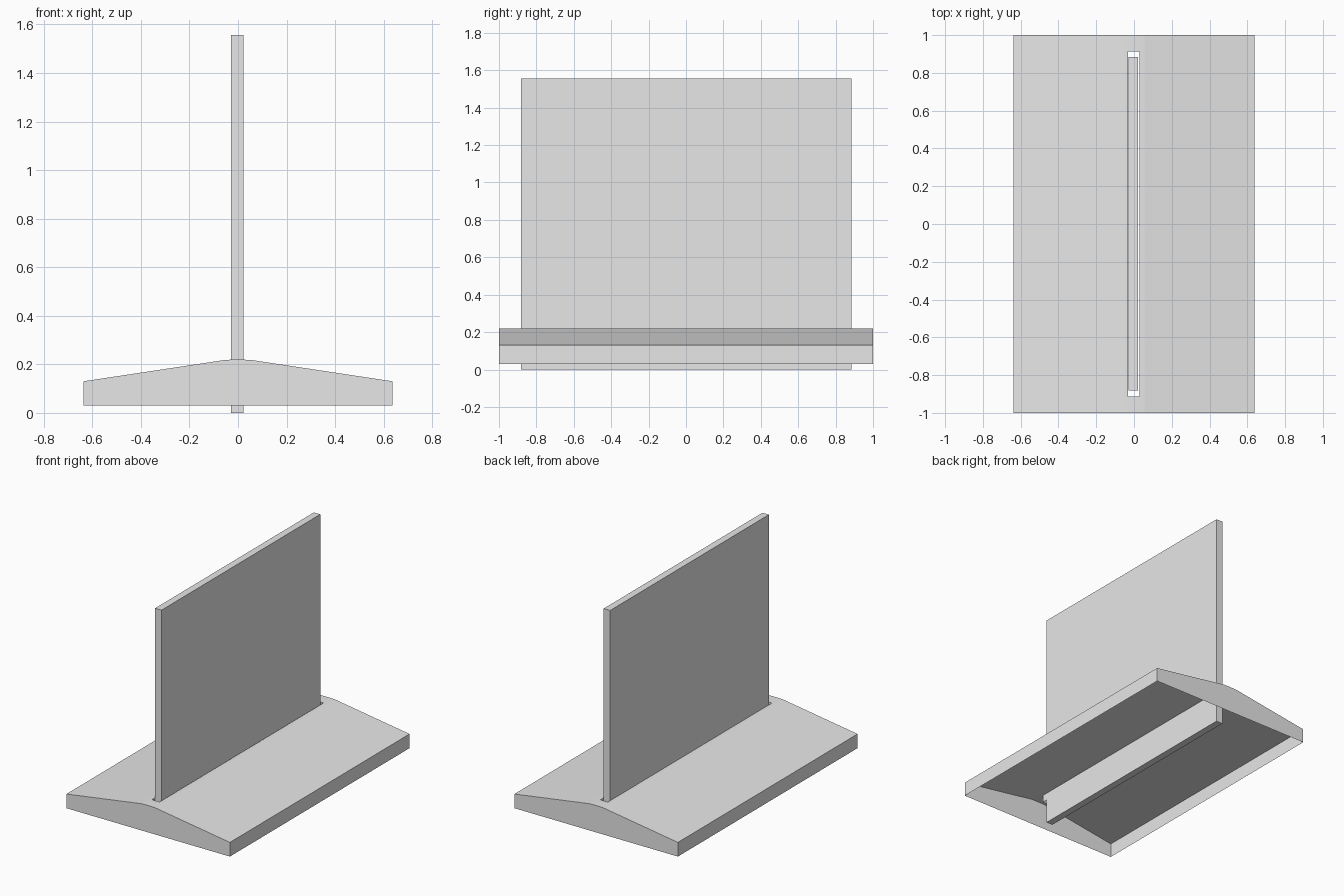
import bpy
import bmesh

cube = bpy.data.objects.get("Cube")
if cube:
    bpy.data.objects.remove(cube, do_unlink=True)

grey = bpy.data.materials.new("plain_grey")
grey.use_nodes = True
grey.diffuse_color = (0.8, 0.8, 0.8, 1)
grey.node_tree.nodes["Principled BSDF"].inputs["Base Color"].default_value = (0.8, 0.8, 0.8, 1)


def finish(bm, name):
    mesh = bpy.data.meshes.new(name)
    bm.to_mesh(mesh)
    bm.free()
    mesh.materials.append(grey)
    obj = bpy.data.objects.new(name, mesh)
    bpy.context.collection.objects.link(obj)
    return obj


# Base: thin open-bottomed shell with a ridged roof and a slot along the ridge
BOTTOM, SLOT_BOTTOM = 0.03, 0.167
SLOT_LEFT, SLOT_RIGHT = -0.031, 0.028
profile = [(-0.637, 0.13), (-0.1, 0.211), (-0.055, 0.218), (SLOT_LEFT, 0.219),
           (SLOT_RIGHT, 0.219), (0.055, 0.218), (0.1, 0.211), (0.637, 0.13)]
rows = [-1, -0.913, 0.913, 1]

bm = bmesh.new()
grid = [[bm.verts.new((x, y, z)) for x, z in profile] for y in rows]

# Roof panels, leaving the slot cell open
for j in range(len(rows) - 1):
    for i in range(len(profile) - 1):
        if j == 1 and profile[i][0] == SLOT_LEFT:
            continue
        bm.faces.new((grid[j][i], grid[j][i + 1], grid[j + 1][i + 1], grid[j + 1][i]))

# Side and end walls
foot = {(i, j): bm.verts.new((profile[i][0], rows[j], BOTTOM))
        for i in (0, -1) for j in (0, -1)}
for i in (0, -1):
    bm.faces.new([row[i] for row in grid] + [foot[i, -1], foot[i, 0]])
for j in (0, -1):
    bm.faces.new(grid[j] + [foot[-1, j], foot[0, j]])

# Slot lining, hanging below the roof
rim = [grid[1][3], grid[1][4], grid[2][4], grid[2][3]]
hem = [bm.verts.new((v.co.x, v.co.y, SLOT_BOTTOM)) for v in rim]
for k in range(4):
    n = (k + 1) % 4
    bm.faces.new((rim[k], rim[n], hem[n], hem[k]))

bmesh.ops.recalc_face_normals(bm, faces=bm.faces[:])
bm.faces.ensure_lookup_table()
if bm.faces[0].normal.z < 0:
    bmesh.ops.reverse_faces(bm, faces=bm.faces[:])
finish(bm, "slotted_base")

# Upright panel standing through the slot
bm = bmesh.new()
bmesh.ops.create_cube(bm, size=1)
bmesh.ops.scale(bm, vec=(0.05, 1.767, 1.557), verts=bm.verts[:])
bmesh.ops.translate(bm, vec=(-0.003, 0.001, 1.557 / 2), verts=bm.verts[:])
finish(bm, "upright_panel")
